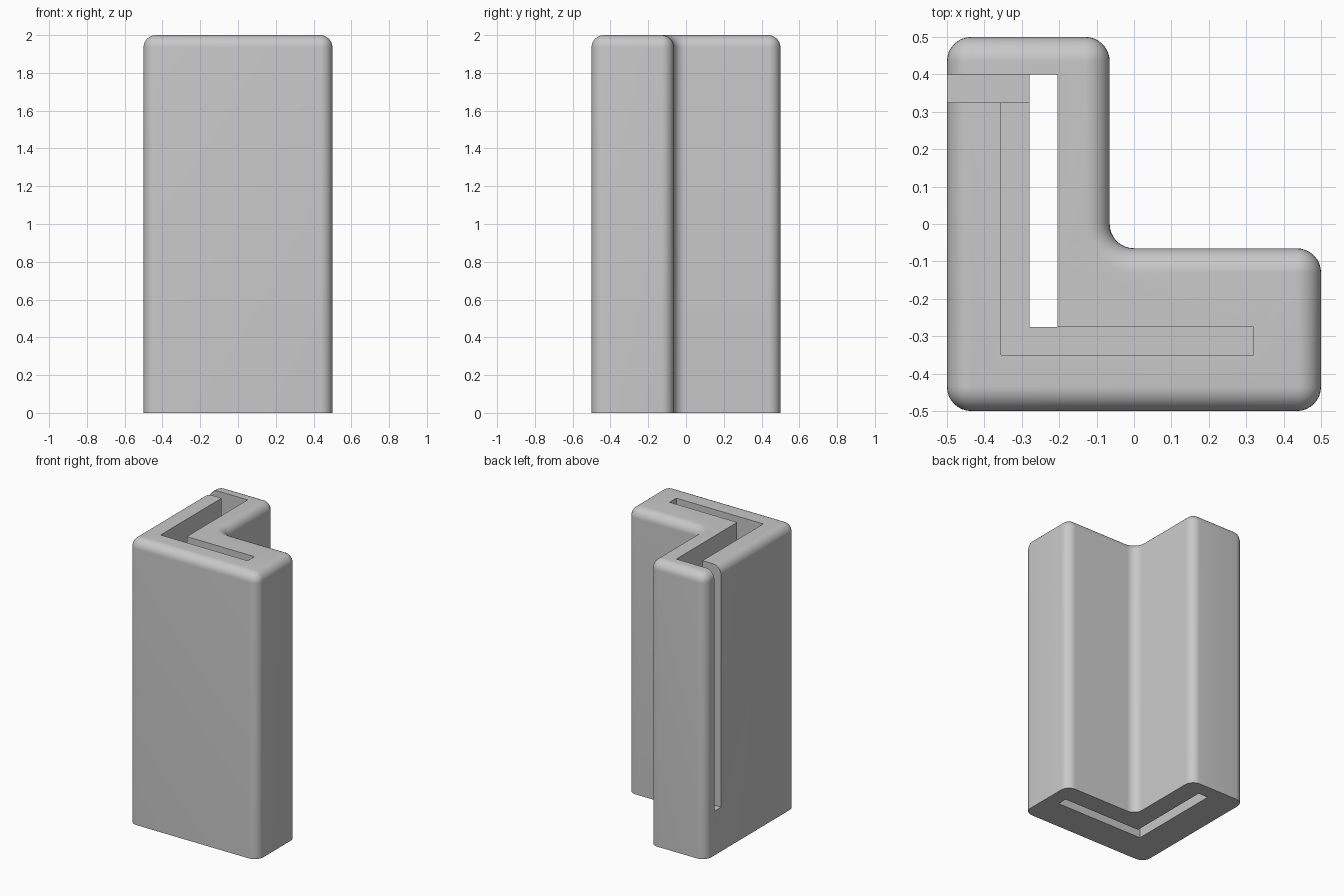
import bpy, bmesh, math
from mathutils import Vector

if "Cube" in bpy.data.objects:
    bpy.data.objects.remove(bpy.data.objects["Cube"])

R = 0.065        # radius of corners and top edge
STEPS = 8        # segments per rounding
INNER = -0.065   # inside faces of the L
HEIGHT = 2.0

grey = bpy.data.materials.new("plain grey")
grey.use_nodes = True
grey.diffuse_color = (0.58, 0.58, 0.58, 1)
grey.node_tree.nodes["Principled BSDF"].inputs["Base Color"].default_value = grey.diffuse_color


def make_object(name, bm):
    bmesh.ops.recalc_face_normals(bm, faces=bm.faces)
    mesh = bpy.data.meshes.new(name)
    bm.to_mesh(mesh)
    bm.free()
    mesh.materials.append(grey)
    obj = bpy.data.objects.new(name, mesh)
    bpy.context.collection.objects.link(obj)
    return obj


def outline(inset):
    """Rounded L outline, moved inwards by inset."""
    corners = [Vector(c) for c in [(-0.5, -0.5), (0.5, -0.5), (0.5, INNER),
                                   (INNER, INNER), (INNER, 0.5), (-0.5, 0.5)]]
    points = []
    for i, c in enumerate(corners):
        d_in = (c - corners[i - 1]).normalized()
        d_out = (corners[(i + 1) % len(corners)] - c).normalized()
        turn = 1 if d_in.cross(d_out) > 0 else -1
        centre = c + (d_out - d_in) * R
        start = math.atan2(-d_out.y, -d_out.x)
        for k in range(STEPS + 1):
            a = start + turn * k / STEPS * math.pi / 2
            points.append(centre + Vector((math.cos(a), math.sin(a))) * (R - turn * inset))
    return points


# Body: L outline raised, with a rounded top edge
bm = bmesh.new()
levels = [(0, 0)]
for k in range(STEPS + 1):
    a = k / STEPS * math.pi / 2
    levels.append((R * (1 - math.cos(a)), HEIGHT - R + R * math.sin(a)))
rings = [[bm.verts.new((p.x, p.y, z)) for p in outline(d)] for d, z in levels]
for low, high in zip(rings, rings[1:]):
    for i in range(len(low)):
        bm.faces.new((low[i - 1], low[i], high[i], high[i - 1]))
bm.faces.new(rings[0])
bm.faces.new(rings[-1])
bmesh.ops.remove_doubles(bm, verts=bm.verts, dist=0.0005)
body = make_object("corner_post", bm)


def cut_slot(x, y, z):
    """Cut a box shaped slot out of the body."""
    bm = bmesh.new()
    bmesh.ops.create_cube(bm, size=1)
    for v in bm.verts:
        v.co = [r[0] if c < 0 else r[1] for c, r in zip(v.co, (x, y, z))]
    cutter = make_object("slot_cutter", bm)
    cutter.hide_render = True
    mod = body.modifiers.new("slot", 'BOOLEAN')
    mod.operation = 'DIFFERENCE'
    mod.solver = 'EXACT'
    mod.object = cutter
    bpy.context.view_layer.objects.active = body
    bpy.ops.object.modifier_apply(modifier=mod.name)
    bpy.data.objects.remove(cutter)


TOP, UNDER = 2.1, -0.1
# Slot through the full height
cut_slot((-0.28, -0.205), (-0.275, 0.4), (UNDER, TOP))
# Side slot open to the right face
cut_slot((-0.6, -0.24), (0.325, 0.4), (0.31, TOP))
# Upper L slot
cut_slot((-0.355, -0.24), (-0.3, 0.325), (1.0, TOP))
cut_slot((-0.355, 0.32), (-0.35, -0.275), (1.0, TOP))
# Lower slot arm
cut_slot((-0.24, 0.4), (-0.275, -0.205), (UNDER, 0.9))

# Smooth roundings, sharp slot edges
bpy.ops.object.select_all(action='DESELECT')
body.select_set(True)
bpy.context.view_layer.objects.active = body
bpy.ops.object.shade_smooth_by_angle(angle=math.radians(30))
